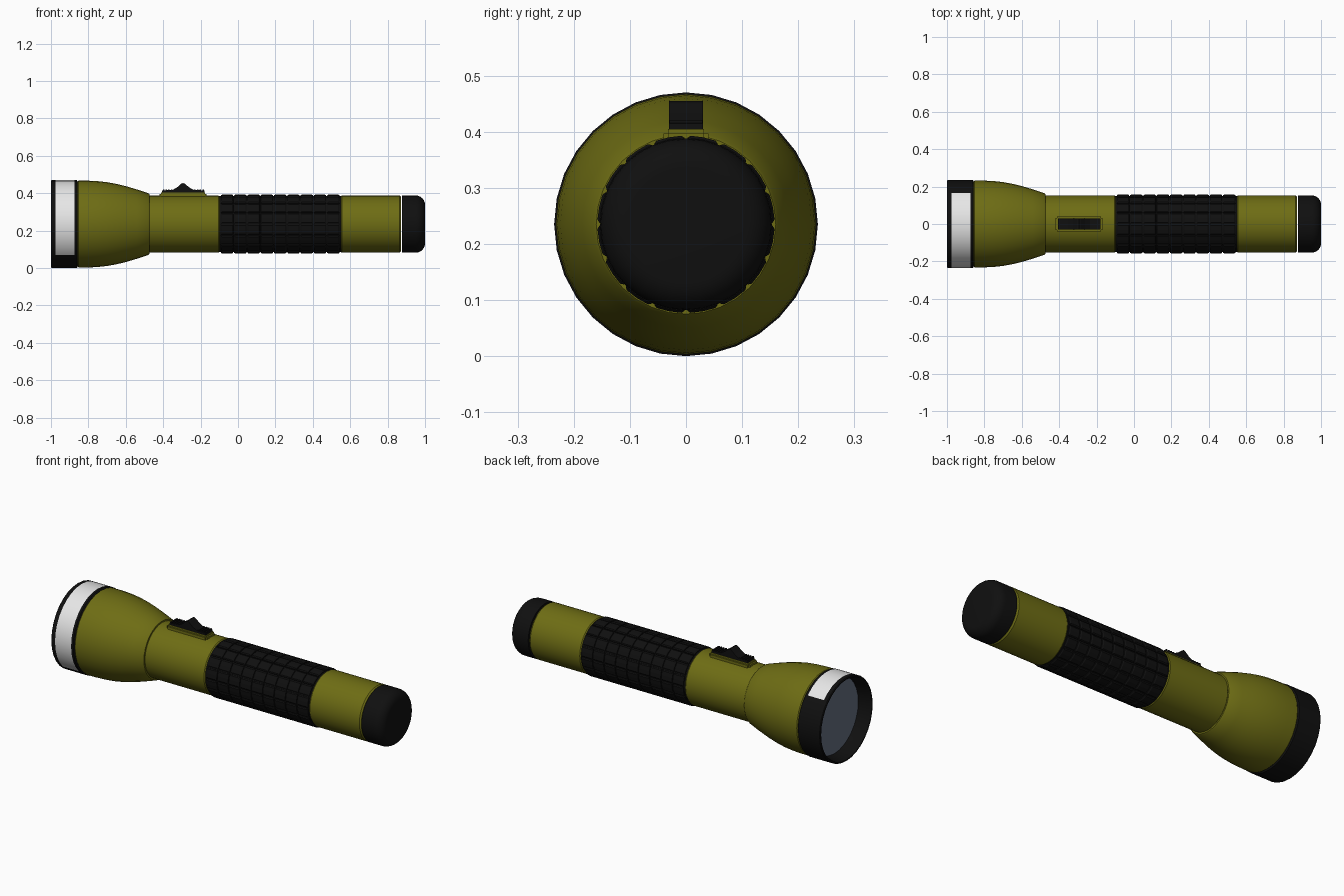
import bpy, bmesh, math
from mathutils import Vector

if "Cube" in bpy.data.objects:
    bpy.data.objects.remove(bpy.data.objects["Cube"])

CZ = 0.235      # height of the torch axis
SIDES = 32


def mat(name, col):
    m = bpy.data.materials.new(name)
    m.diffuse_color = (*col, 1)
    m.use_nodes = True
    m.node_tree.nodes["Principled BSDF"].inputs["Base Color"].default_value = m.diffuse_color
    return m


OLIVE = mat("olive", (0.155, 0.152, 0.007))
BLACK = mat("black", (0.005, 0.005, 0.005))
WHITE = mat("white", (0.8, 0.8, 0.8))
GLASS = mat("lens_blue", (0.13, 0.16, 0.22))


def finish(bm, name, mats, smooth=True):
    bmesh.ops.recalc_face_normals(bm, faces=bm.faces)
    me = bpy.data.meshes.new(name)
    bm.to_mesh(me)
    bm.free()
    ob = bpy.data.objects.new(name, me)
    bpy.context.collection.objects.link(ob)
    for m in mats:
        me.materials.append(m)
    if smooth:
        bpy.ops.object.select_all(action='DESELECT')
        ob.select_set(True)
        bpy.context.view_layer.objects.active = ob
        bpy.ops.object.shade_smooth_by_angle(angle=math.radians(32))
    return ob


def point(x, r, a):
    return Vector((x, r * math.cos(a), CZ + r * math.sin(a)))


def lathe(name, profile, mats, rule=None):
    """Revolve (x, radius) points about the torch axis and cap both ends."""
    bm = bmesh.new()
    rings = [[bm.verts.new(point(x, r, 2 * math.pi * i / SIDES)) for i in range(SIDES)]
             for x, r in profile]
    for a, b in zip(rings, rings[1:]):
        for i in range(SIDES):
            j = (i + 1) % SIDES
            bm.faces.new((a[i], a[j], b[j], b[i]))
    bm.faces.new(rings[0])
    bm.faces.new(rings[-1])
    if rule:
        for f in bm.faces:
            f.material_index = rule(f.calc_center_median())
    return finish(bm, name, mats)


def box(name, x0, x1, y, z0, z1, m, bevel=0.0):
    bm = bmesh.new()
    bmesh.ops.create_cube(bm, size=1)
    for v in bm.verts:
        v.co = ((x0 + x1) / 2 + v.co.x * (x1 - x0), v.co.y * 2 * y,
                (z0 + z1) / 2 + v.co.z * (z1 - z0))
    if bevel:
        bmesh.ops.bevel(bm, geom=bm.edges[:], offset=bevel, segments=2, affect='EDGES')
    return finish(bm, name, [m])


# Front bezel: black, with a white band around half of it; deep recess holds the lens
def bezel_colour(c):
    ang = math.degrees(math.atan2(c.z - CZ, c.y)) % 360
    outer = math.hypot(c.y, c.z - CZ) > 0.228
    return int(outer and -0.975 < c.x < -0.875 and 45 < ang < 225)


lathe("bezel", [(-0.92, 0.21), (-0.995, 0.222), (-1, 0.226), (-1, 0.232), (-0.996, 0.235),
                (-0.975, 0.235), (-0.875, 0.235), (-0.862, 0.235), (-0.857, 0.228)],
      [BLACK, WHITE], bezel_colour)
lathe("lens", [(-0.925, 0.213), (-0.921, 0.213)], [GLASS])

# Flared head
lathe("head", [(-0.858, 0.226), (-0.852, 0.232), (-0.80, 0.232), (-0.75, 0.2295),
               (-0.70, 0.224), (-0.65, 0.215), (-0.60, 0.203), (-0.54, 0.185),
               (-0.48, 0.165), (-0.474, 0.16), (-0.474, 0.14)], [OLIVE])

# Barrel sections either side of the grip
for name, x0, x1 in (("front_barrel", -0.48, -0.097), ("rear_barrel", 0.547, 0.871)):
    lathe(name, [(x0, 0.147), (x0 + 0.008, 0.153), (x1 - 0.008, 0.153), (x1, 0.147)], [OLIVE])

# Rubber grip: core sleeve with rows of raised pads
G0, G1, COLS, ROWS = -0.094, 0.545, 9, 16
lathe("grip_sleeve", [(G0 - 0.01, 0.149), (G1 + 0.01, 0.149)], [BLACK])
bm = bmesh.new()
pitch, step = (G1 - G0) / COLS, 2 * math.pi / ROWS
for c in range(COLS):
    x = G0 + (c + 0.5) * pitch
    for r in range(ROWS):
        a = (r + 0.5) * step
        loops = []
        for rad, k in ((0.146, 0.94), (0.154, 0.92), (0.158, 0.74)):
            hx, ha = pitch * k / 2, step * k / 2
            loops.append([bm.verts.new(point(x + sx * hx, rad, a + sa * ha)) for sx, sa in
                          ((-1, -1), (-1, 0), (-1, 1), (1, 1), (1, 0), (1, -1))])
        for lo, hi in zip(loops, loops[1:]):
            for i in range(6):
                j = (i + 1) % 6
                bm.faces.new((lo[i], lo[j], hi[j], hi[i]))
        t = loops[-1]
        bm.faces.new((t[0], t[1], t[4], t[5]))
        bm.faces.new((t[1], t[2], t[3], t[4]))
finish(bm, "grip_pads", [BLACK], smooth=False)

# Rounded tail cap
R = 0.05
lathe("tail_cap", [(0.876, 0.153)] +
      [(1 - R + R * math.sin(t), 0.153 - R + R * math.cos(t))
       for t in (math.pi / 2 * i / 6 for i in range(7))], [BLACK])

# Switch: olive plinth, black rocker with a central peak and fine ridges
box("switch_plinth", -0.42, -0.168, 0.04, 0.36, 0.405, OLIVE, 0.008)
bm = bmesh.new()
prof = [(-0.405, 0.40), (-0.405, 0.415), (-0.35, 0.417), (-0.325, 0.432), (-0.305, 0.45),
        (-0.294, 0.455), (-0.283, 0.45), (-0.262, 0.432), (-0.236, 0.417), (-0.18, 0.415),
        (-0.18, 0.40)]
face = bm.faces.new([bm.verts.new((x, -0.03, z)) for x, z in prof])
ext = bmesh.ops.extrude_face_region(bm, geom=[face])
for v in ext["geom"]:
    if isinstance(v, bmesh.types.BMVert):
        v.co.y = 0.03
finish(bm, "switch_rocker", [BLACK], smooth=False)
for i in range(4):
    for side, x0 in (("front", -0.402), ("rear", -0.234)):
        x = x0 + i * 0.0145
        box(f"switch_ridge_{side}_{i + 1}", x, x + 0.008, 0.029, 0.41, 0.421, BLACK)
